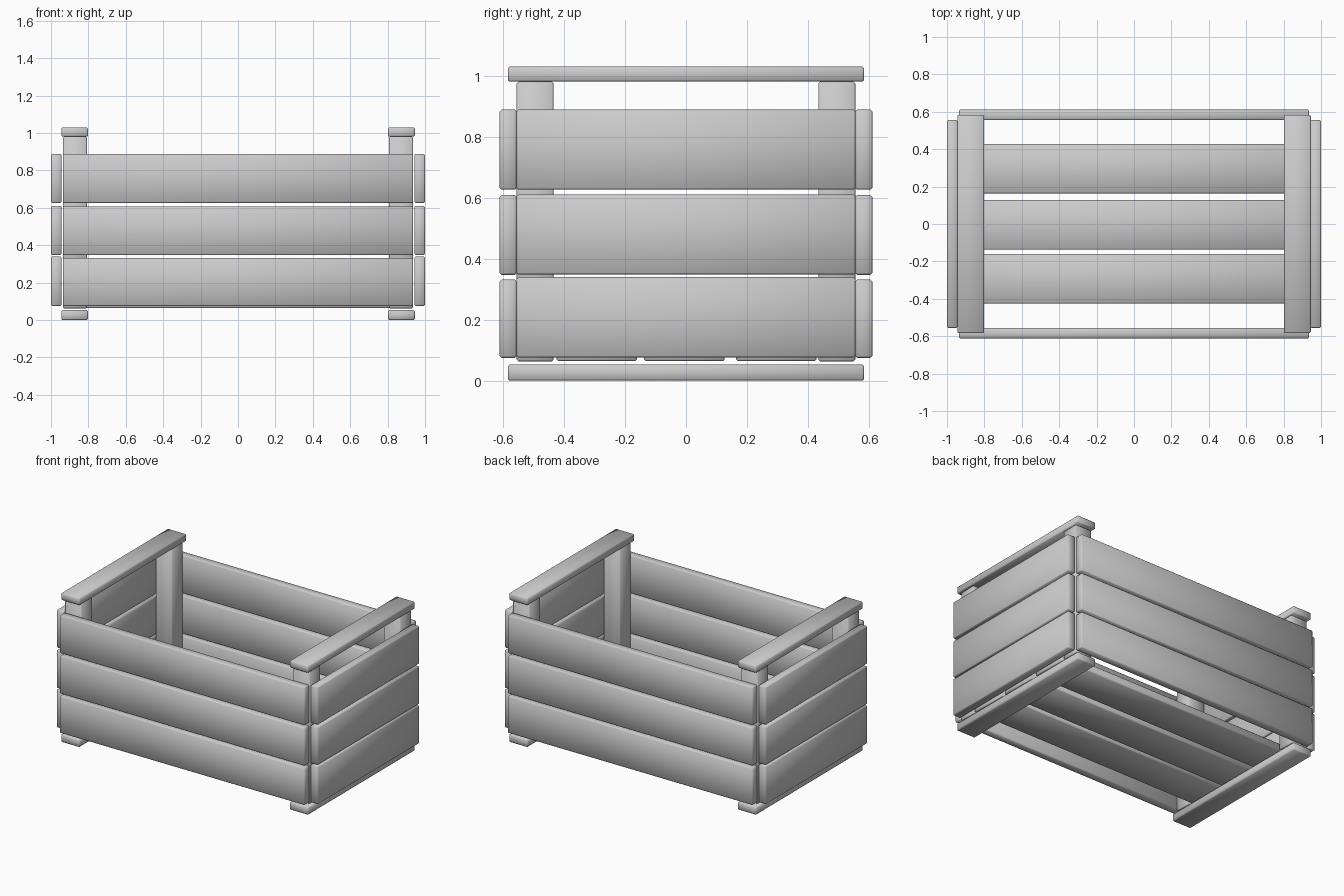
import bpy, bmesh

if "Cube" in bpy.data.objects:
    bpy.data.objects.remove(bpy.data.objects["Cube"])


def board(name, x, y, z, bevel=0.006):
    """Softly bevelled, smooth shaded board spanning the given ranges."""
    bm = bmesh.new()
    bmesh.ops.create_cube(bm, size=1)
    for v in bm.verts:
        for i, (lo, hi) in enumerate((x, y, z)):
            v.co[i] = lo if v.co[i] < 0 else hi
    bmesh.ops.bevel(bm, geom=bm.edges[:], offset=bevel, segments=1,
                    affect='EDGES', profile=0.5)
    bmesh.ops.recalc_face_normals(bm, faces=bm.faces[:])
    for f in bm.faces:
        f.smooth = True
    me = bpy.data.meshes.new(name)
    bm.to_mesh(me)
    bm.free()
    ob = bpy.data.objects.new(name, me)
    bpy.context.collection.objects.link(ob)
    return ob


def span(sign, a, b):
    return tuple(sorted((sign * a, sign * b)))


# front and back planks, three rows each
for side, s in (("front", -1), ("back", 1)):
    for i, z in enumerate(((0.075, 0.331), (0.347, 0.608), (0.626, 0.888))):
        board(f"{side}_plank_{i + 1}", (-0.936, 0.936), span(s, 0.555, 0.611), z)

for side, s in (("left", -1), ("right", 1)):
    # end planks, three rows each
    for i, z in enumerate(((0.076, 0.339), (0.348, 0.61), (0.626, 0.888))):
        board(f"{side}_end_plank_{i + 1}", span(s, 0.943, 1.0), (-0.555, 0.555), z)
    # cross rails above and below the posts
    board(f"{side}_top_rail", span(s, 0.802, 0.945), (-0.584, 0.584), (0.98, 1.03))
    board(f"{side}_foot_rail", span(s, 0.802, 0.945), (-0.584, 0.584), (0.0, 0.053))
    # corner posts
    for end, t in (("front", -1), ("back", 1)):
        board(f"{end}_{side}_post", span(s, 0.808, 0.936), span(t, 0.434, 0.555),
              (0.063, 0.98))

# floor slats
for i, y in enumerate(((-0.425, -0.161), (-0.137, 0.127), (0.164, 0.427))):
    board(f"floor_slat_{i + 1}", (-0.936, 0.936), y, (0.064, 0.118))
